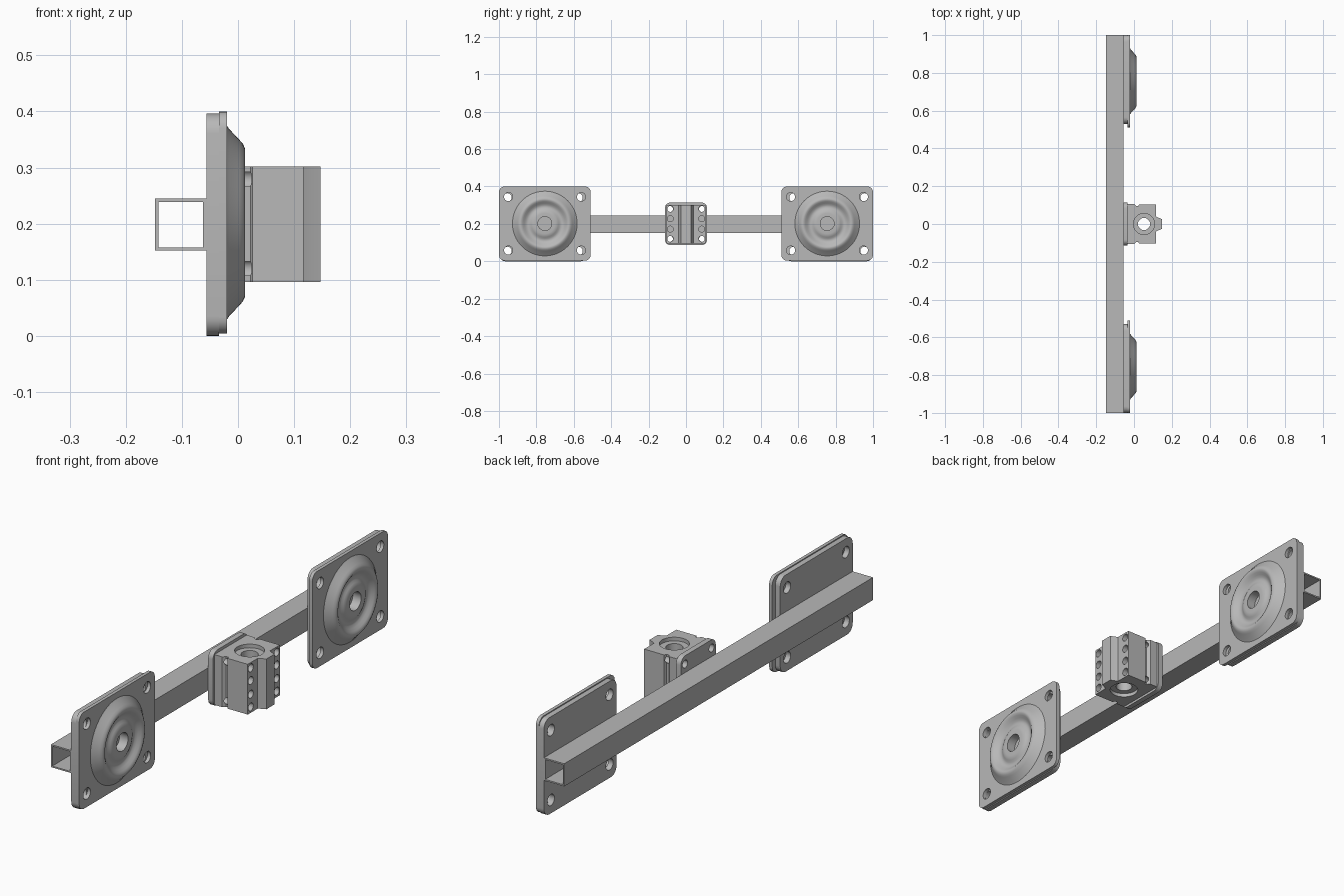
import bpy, bmesh
from math import sin, cos, pi

cube = bpy.data.objects.get("Cube")
if cube:
    bpy.data.objects.remove(cube, do_unlink=True)

steel = bpy.data.materials.new("grey_steel")
steel.use_nodes = True
COLOUR = (0.48, 0.48, 0.48, 1)
steel.diffuse_color = COLOUR
steel.node_tree.nodes["Principled BSDF"].inputs["Base Color"].default_value = COLOUR

PLACE = {"x": lambda u, v, w: (w, u, v),
         "y": lambda u, v, w: (u, w, v),
         "z": lambda u, v, w: (u, v, w)}


def circle(u, v, r, n=32):
    return [(u + r * cos(2 * pi * i / n), v + r * sin(2 * pi * i / n)) for i in range(n)]


def rounded(u, v, hu, hv, r, n=6):
    """Rounded rectangle outline around (u, v)."""
    pts = []
    for k, (su, sv) in enumerate([(1, 1), (-1, 1), (-1, -1), (1, -1)]):
        for i in range(n + 1):
            a = (k + i / n) * pi / 2
            pts.append((u + su * (hu - r) + r * cos(a), v + sv * (hv - r) + r * sin(a)))
    return pts


def rect(u0, u1, v0, v1):
    return [(u0, v0), (u1, v0), (u1, v1), (u0, v1)]


def prisms(name, parts):
    """One mesh of extruded outlines: (axis, outline, start, end)."""
    bm = bmesh.new()
    for axis, pts, a, b in parts:
        lo = [bm.verts.new(PLACE[axis](u, v, a)) for u, v in pts]
        hi = [bm.verts.new(PLACE[axis](u, v, b)) for u, v in pts]
        bm.faces.new(lo)
        bm.faces.new(hi[::-1])
        for i in range(len(pts)):
            j = (i + 1) % len(pts)
            bm.faces.new((lo[i], hi[i], hi[j], lo[j]))
    return finish(name, bm)


def finish(name, bm):
    bmesh.ops.recalc_face_normals(bm, faces=bm.faces)
    mesh = bpy.data.meshes.new(name)
    bm.to_mesh(mesh)
    bm.free()
    mesh.materials.append(steel)
    obj = bpy.data.objects.new(name, mesh)
    bpy.context.collection.objects.link(obj)
    return obj


def activate(obj):
    bpy.ops.object.select_all(action="DESELECT")
    obj.select_set(True)
    bpy.context.view_layer.objects.active = obj


def cut(obj, parts):
    """Subtract extruded outlines from an object."""
    cutter = prisms("cutter", parts)
    cutter.hide_render = True
    mod = obj.modifiers.new("holes", "BOOLEAN")
    mod.operation, mod.solver, mod.object = "DIFFERENCE", "EXACT", cutter
    activate(obj)
    bpy.ops.object.modifier_apply(modifier=mod.name)
    bpy.data.objects.remove(cutter, do_unlink=True)


def smooth(obj):
    activate(obj)
    bpy.ops.object.shade_smooth_by_angle(angle=pi / 6)


SIGNS = [(-1, -1), (-1, 1), (1, -1), (1, 1)]
BACK, MID, FACE = -0.056, -0.034, -0.02
CZ = 0.2

# Square tube
tube = prisms("square_tube", [("y", rect(-0.148, BACK, 0.152, 0.245), -1, 1)])
cut(tube, [("y", rect(-0.142, BACK - 0.006, 0.158, 0.239), -1.1, 1.1)])

# Pressed dish, from rim to the wall of the centre hole: (radius, x)
DISH = [(0.173, FACE), (0.166, -0.015), (0.147, 0.003), (0.14, 0.009), (0.132, 0.0125),
        (0.125, 0.012), (0.117, 0.007), (0.108, 0), (0.099, -0.006), (0.09, -0.008),
        (0.081, -0.006), (0.073, -0.001), (0.064, 0.003), (0.055, 0.004),
        (0.037, 0.004), (0.037, MID)]


def dish(name, cy, cz):
    bm = bmesh.new()
    rings = [[bm.verts.new((x, y, z)) for y, z in circle(cy, cz, r, 64)] for r, x in DISH]
    for a, b in zip(rings, rings[1:]):
        for i in range(64):
            j = (i + 1) % 64
            bm.faces.new((a[i], a[j], b[j], b[i]))
    obj = finish(name, bm)
    # Make the open shell face outwards
    if max(obj.data.polygons, key=lambda p: p.center.x).normal.x < 0:
        obj.data.flip_normals()
    smooth(obj)


# Mounting plates at both ends of the tube
for side, label in ((-1, "right_end"), (1, "left_end")):
    yb, yd, zd = side * 0.765, side * 0.755, CZ + 0.002
    back = prisms(label + "_back_plate",
                  [("x", rounded(yb, 0.198, 0.235, 0.198, 0.035), BACK, MID)])
    cut(back, [("x", circle(yb + sy * 0.19, 0.198 + sz * 0.143, 0.023), -0.1, 0)
               for sy, sz in SIGNS])
    smooth(back)
    front = prisms(label + "_dish_plate",
                   [("x", rounded(yd, zd, 0.245, 0.198, 0.03), MID, FACE)])
    cut(front, [("x", circle(yd + sy * 0.195, zd + sz * 0.143, 0.023), -0.1, 0.1)
                for sy, sz in SIGNS]
        + [("x", circle(yd, zd, 0.037, 64), -0.1, 0.1)])
    smooth(front)
    dish(label + "_dish", yd, zd)

# Flange behind the bearing block
flange = prisms("bearing_flange", [("x", rounded(0, CZ, 0.113, 0.114, 0.03), BACK, MID)])
cut(flange, [("x", circle(sy * 0.086, CZ + sz * 0.08, 0.016), -0.1, 0) for sy, sz in SIGNS])
smooth(flange)

# Bearing block with side notches and a tapered front rib
half = [(MID, 0.105), (0.002, 0.105), (0.012, 0.094), (0.022, 0.094), (0.026, 0.104),
        (0.117, 0.104), (0.117, 0.04), (0.128, 0.034), (0.147, 0.026)]
outline = half + [(x, -y) for x, y in reversed(half)]
block = prisms("bearing_block", [("z", outline, 0.096, 0.302)])
BORE = 0.053
cut(block, [("z", circle(BORE, 0, 0.032, 48), 0, 0.5)])
cut(block, [("z", circle(BORE, 0, 0.056, 48), 0.287, 0.4),
            ("z", circle(BORE, 0, 0.056, 48), 0, 0.111)])
# Bolt holes: corner ones go through, middle ones are blind
cut(block, [("x", circle(sy * 0.084, CZ + sz * 0.08, 0.016), -0.1, 0.2) for sy, sz in SIGNS]
    + [("x", circle(sy * 0.084, CZ + sz * 0.028, 0.016), 0.08, 0.2) for sy, sz in SIGNS])
smooth(block)
